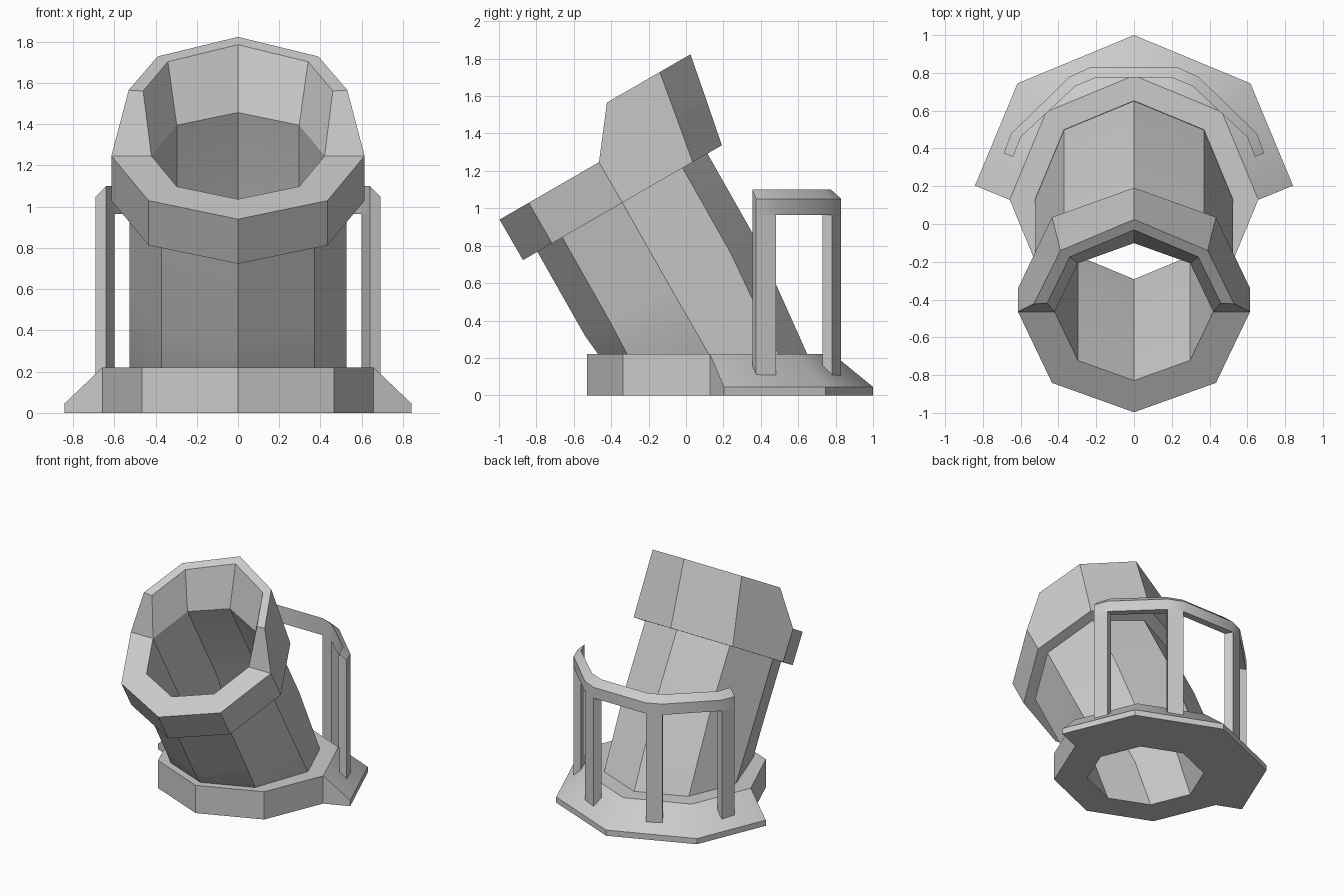
import bpy, bmesh
from math import sin, cos, radians
from mathutils import Vector

if "Cube" in bpy.data.objects:
    bpy.data.objects.remove(bpy.data.objects["Cube"])

C, S = cos(radians(30)), sin(radians(30))


def loft(name, sections, cyclic=False):
    """Skin matching closed sections, capped at the ends unless cyclic."""
    bm = bmesh.new()
    rows = [[bm.verts.new(p) for p in sec] for sec in sections]
    n = len(rows[0])
    for i in range(len(rows) if cyclic else len(rows) - 1):
        a, b = rows[i], rows[(i + 1) % len(rows)]
        for j in range(n):
            k = (j + 1) % n
            bm.faces.new((a[j], a[k], b[k], b[j]))
    if not cyclic:
        bm.faces.new(rows[0])
        bm.faces.new(rows[-1])
    bmesh.ops.recalc_face_normals(bm, faces=bm.faces)
    me = bpy.data.meshes.new(name)
    bm.to_mesh(me)
    bm.free()
    ob = bpy.data.objects.new(name, me)
    bpy.context.collection.objects.link(ob)
    bpy.ops.object.select_all(action='DESELECT')
    bpy.context.view_layer.objects.active = ob
    ob.select_set(True)
    bpy.ops.object.shade_smooth_by_angle(angle=radians(32))
    return ob


def tilt(x, u, h, cy=-0.34, cz=1.03):
    """Point in the frame of the leaning tube (u = backwards, h = along axis)."""
    return Vector((x, cy + u * C - h * S, cz + u * S + h * C))


def octa(k, r):
    a = radians(45 * k)          # k: 0 right, 2 back, 4 left, 6 front
    return r * cos(a), r * sin(a)


def ring(k, r, z):
    x, y = octa(k, r)
    return Vector((x, y + 0.128, z))


def foot(k, z):
    """Outer tube ring where it meets the base, stretched to the front."""
    p = ring(k, 0.525, z)
    if k > 4:
        p.y -= 0.066
    return p


# Raised rear rim: (outer, inner) points of its top edge
top_outer = [(0.53, 0.196), (0.39, 0.522), (0, 0.712), (-0.39, 0.522), (-0.53, 0.196)]
top_inner = [(0.46, 0.196), (0.34, 0.48), (0, 0.645), (-0.34, 0.48), (-0.46, 0.196)]


def collar_outer(k):
    x, u = octa(k, 0.614)
    if k in (1, 2, 3):           # lean towards the raised rim
        x, u = (x + top_outer[k][0]) / 2, (u + top_outer[k][1]) / 2
    return tilt(x, u, 0.25)


def collar_inner(k):
    return tilt(*octa(k, 0.42), 0.25)


# Leaning tube with its collar
loft("tube", [[
    foot(k, 0.21),
    tilt(*octa(k, 0.525), 0, -0.085, 0.58),
    tilt(*octa(k, 0.525), 0),
    tilt(*octa(k, 0.614), 0),
    collar_outer(k),
    collar_inner(k),
    tilt(*octa(k, 0.42), 0, -0.085, 0.58),
    ring(k, 0.42, 0)] for k in range(8)], True)

# Raised hood at the rear of the collar
loft("rear_hood", [[
    collar_outer(k), collar_inner(k),
    tilt(*top_inner[k], 0.5), tilt(*top_outer[k], 0.505)] for k in range(5)])

# Octagonal base ring
loft("base", [[
    ring(k, 0.42, 0), ring(k, 0.658, 0),
    ring(k, 0.658, 0.22), foot(k, 0.22)] for k in range(8)], True)

# Sloped skirt around the rear of the base
skirt = []
for k in range(5):
    rim = ring(k, 0.872, 0)
    if k in (0, 4):
        rim = Vector((0.842 if k == 0 else -0.842, 0.203, 0))
    skirt.append([ring(k, 0.658, 0), rim, rim + Vector((0, 0, 0.045)),
                  ring(k, 0.658, 0.22)])
loft("base_skirt", skirt)

# Handrail path: outer xy, inner xy
path = [((0.69, 0.375), (0.64, 0.355)), ((0.65, 0.48), (0.60, 0.46)),
        ((0.34, 0.78), (0.31, 0.73)), ((0.23, 0.83), (0.20, 0.775))]
flip = [((-a[0], a[1]), (-b[0], b[1])) for a, b in path]

loft("handrail", [[(*o, 0.965), (*o, 1.05), (*i, 1.10), (*i, 0.965)]
                  for o, i in path + flip[::-1]])

# Four posts holding the rail
for side, pts in (("right", path), ("left", flip)):
    for label, n in (("front", 0), ("rear", 2)):
        (o1, i1), (o2, i2) = pts[n], pts[n + 1]
        loft(f"{side}_{label}_post",
             [[(*p, z) for p in (o1, o2, i2, i1)] for z in (0.1, 0.97)])
